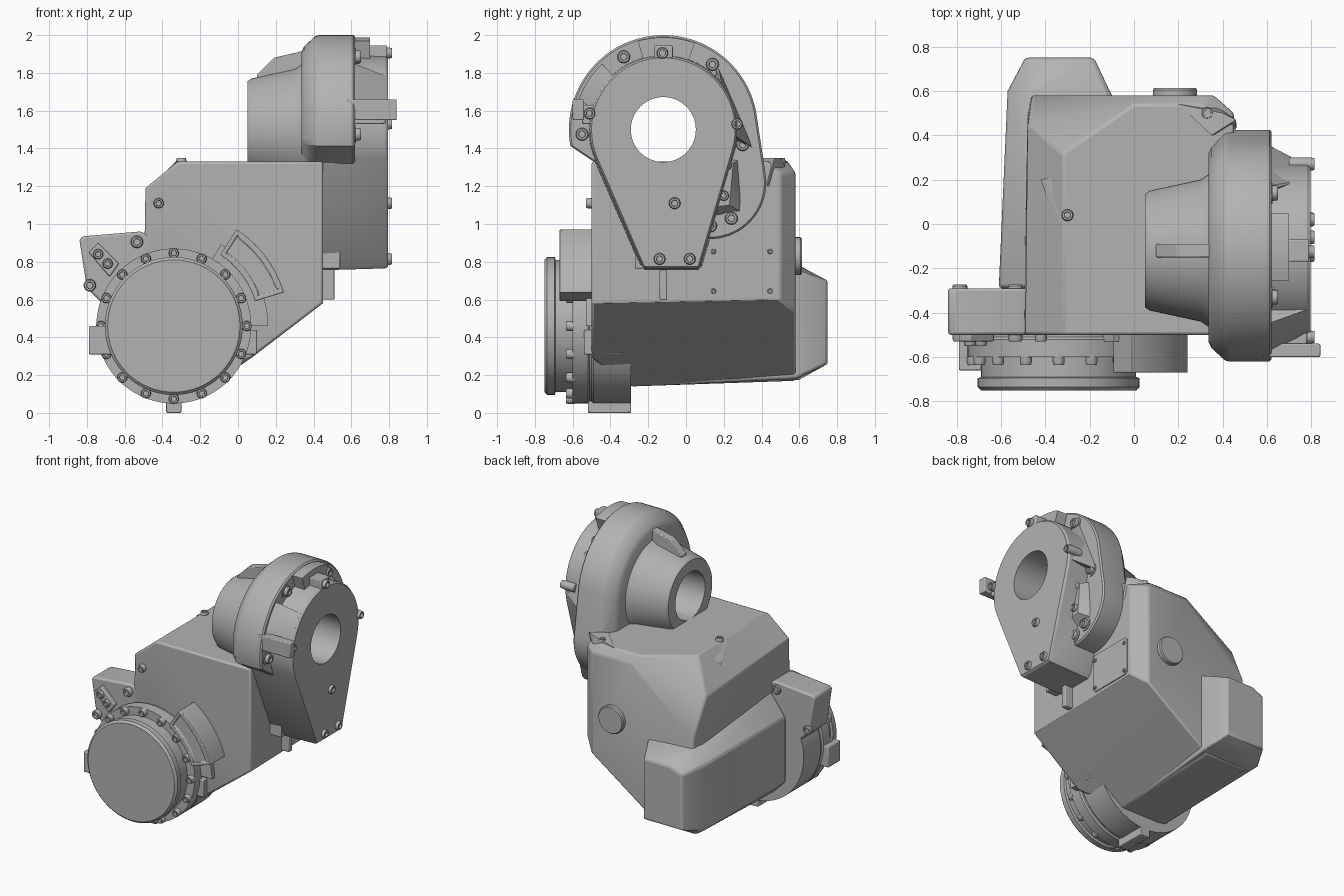
import bpy, bmesh, math
from mathutils import Vector

cube = bpy.data.objects.get("Cube")
if cube:
    bpy.data.objects.remove(cube, do_unlink=True)

grey = bpy.data.materials.new("cast grey")
grey.use_nodes = True
grey.diffuse_color = (0.45, 0.45, 0.45, 1)
grey.node_tree.nodes["Principled BSDF"].inputs["Base Color"].default_value = (0.45, 0.45, 0.45, 1)
parts = []


def place(axis, u, v, t):
    """Put a 2D point (u, v) at distance t along an axis."""
    return Vector({"x": (t, u, v), "y": (u, t, v), "z": (u, v, t)}[axis])


def finish(name, bm, bevel=0):
    bmesh.ops.recalc_face_normals(bm, faces=bm.faces[:])
    mesh = bpy.data.meshes.new(name)
    bm.to_mesh(mesh)
    bm.free()
    mesh.materials.append(grey)
    ob = bpy.data.objects.new(name, mesh)
    bpy.context.collection.objects.link(ob)
    if bevel:
        mod = ob.modifiers.new("soft edges", "BEVEL")
        mod.width, mod.segments, mod.limit_method = bevel, 2, "ANGLE"
    parts.append(ob)
    return ob


def hull(name, points, bevel=0):
    bm = bmesh.new()
    verts = [bm.verts.new(p) for p in points]
    res = bmesh.ops.convex_hull(bm, input=verts)
    loose = [v for v in bm.verts if not v.link_faces]
    bmesh.ops.delete(bm, geom=loose, context="VERTS")
    bmesh.ops.dissolve_limit(bm, angle_limit=0.01, verts=bm.verts[:], edges=bm.edges[:])
    return finish(name, bm, bevel)


def prism(name, axis, outline, lo, hi, bevel=0, inset=0):
    bm = bmesh.new()
    a = [bm.verts.new(place(axis, u, v, lo)) for u, v in outline]
    b = [bm.verts.new(place(axis, u, v, hi)) for u, v in outline]
    front = bm.faces.new(a)
    bm.faces.new(b[::-1])
    for i in range(len(a)):
        j = (i + 1) % len(a)
        bm.faces.new((a[i], b[i], b[j], a[j]))
    if inset:
        bmesh.ops.recalc_face_normals(bm, faces=bm.faces[:])
        bmesh.ops.inset_region(bm, faces=[front], thickness=inset)
        bmesh.ops.inset_region(bm, faces=[front], thickness=0.004, depth=-0.012)
    return finish(name, bm, bevel)


def box(name, x, y, z, bevel=0):
    return prism(name, "x", [(y[0], z[0]), (y[1], z[0]), (y[1], z[1]), (y[0], z[1])], x[0], x[1], bevel)


def arc(cu, cv, r, a0, a1, n=32):
    angles = [math.radians(a0 + (a1 - a0) * i / n) for i in range(n + 1)]
    return [(cu + r * math.cos(a), cv + r * math.sin(a)) for a in angles]


def sector(cu, cv, r0, r1, a0, a1):
    return arc(cu, cv, r0, a0, a1, 10) + arc(cu, cv, r1, a1, a0, 10)


def lathe(name, axis, cu, cv, profile, n=64, bevel=0):
    """Solid of revolution; profile is (radius, distance along axis)."""
    bm = bmesh.new()
    rings = [[bm.verts.new(place(axis, u, v, t)) for u, v in arc(cu, cv, r, 0, 360, n)[:-1]]
             for r, t in profile]
    for a, b in zip(rings, rings[1:]):
        for i in range(n):
            j = (i + 1) % n
            bm.faces.new((a[i], a[j], b[j], b[i]))
    bm.faces.new(rings[0])
    bm.faces.new(rings[-1])
    return finish(name, bm, bevel)


def bolt(name, axis, u, v, base, tip, r=0.027):
    """Round cap screw with a dished head."""
    d = tip - base
    lathe(name, axis, u, v, [(r, base), (r, base + d * 0.75), (r * 0.85, tip),
                             (r * 0.55, tip), (r * 0.5, tip - d * 0.4)], 16)


# main casing
hull("main_casing", [
    (-.32, -.5, 1.33), (-.32, .32, 1.33), (0, .54, 1.33), (.3, .54, 1.33), (.45, .43, 1.33), (.45, -.5, 1.33),
    (-.49, -.5, 1.19), (-.48, .45, 1.12), (-.46, .58, .85), (.05, .58, 1.27), (.36, .58, 1.27), (.45, .5, 1.27),
    (.45, -.5, .58), (.45, .5, .6), (.36, .58, .53), (.07, -.5, .29), (-.15, -.29, .14), (-.15, .58, .17),
    (-.48, -.29, .14), (-.48, .58, .17), (-.5, -.5, .6)], 0.012)

# tail box along the lower left side, with a chamfered end
hull("tail_box", [
    (-.61, -.29, .72), (-.61, -.29, .25), (-.5, -.29, .14), (-.49, -.29, .88), (-.15, -.29, .14), (-.15, -.29, .8),
    (-.57, .6, .7), (-.57, .6, .22), (-.5, .6, .175), (-.47, .6, .78), (-.1, .58, .18), (-.1, .58, .76),
    (-.49, .75, .66), (-.49, .75, .26), (-.18, .75, .26), (-.18, .75, .7), (-.4, .75, .7)], 0.015)

# front flange and cover
CX, CZ = -.34, .46
lathe("front_housing", "y", CX, CZ, [(.41, -.29), (.41, -.49), (.4, -.5), (.4, -.51), (.41, -.52), (.41, -.6)], 96)
lathe("front_cover", "y", CX, CZ, [(.35, -.59), (.35, -.69), (.365, -.695), (.365, -.735), (.35, -.75)], 96)
for i, (u, v) in enumerate(arc(CX, CZ, .386, 90, 450, 16)[:-1]):
    bolt("flange_bolt_%d" % i, "y", u, v, -.59, -.635)
prism("curved_pad", "y", sector(CX, CZ, .45, .61, 17, 57), -.67, -.49, 0.008, 0.03)
prism("pad_root", "y", sector(CX, CZ, .38, .5, 0, 60), -.53, -.3)
box("side_plug", (-.79, -.64), (-.66, -.52), (.31, .46), 0.006)
box("bottom_plug", (-.38, -.3), (-.52, -.29), (0, .08), 0.006)
box("right_foot", (-.05, .1), (-.54, -.33), (.31, .44), 0.006)

# connector block on the upper left of the flange
prism("connector_block", "y", [(-.84, .92), (-.82, .935), (-.52, .96), (-.46, .94), (-.46, .6), (-.7, .56),
                               (-.77, .63), (-.8, .66)], -.5, -.29, 0.012)
prism("connector_clamp", "y", [(-.79, .85), (-.74, .9), (-.63, .79), (-.68, .72)], -.53, -.49, 0.006)
for i, (u, v) in enumerate([(-.74, .84), (-.69, .79)]):
    bolt("clamp_bolt_%d" % i, "y", u, v, -.52, -.55)
for i, (u, v) in enumerate([(-.785, .675), (-.535, .905)]):
    bolt("block_bolt_%d" % i, "y", u, v, -.49, -.53, .033)
    bolt("block_nut_%d" % i, "y", u, v, -.3, -.272, .033)
bolt("casing_bolt", "y", -.42, 1.11, -.49, -.53)

# back cap, side panel and casing details
lathe("back_cap", "y", .185, .83, [(.1, .57), (.1, .605), (.094, .613)], 40)
prism("side_panel", "x", [(.14, .615), (.45, .615), (.47, .635), (.47, .875), (.45, .895), (.14, .895),
                          (.12, .875), (.12, .635)], .44, .457)
for u in (.145, .445):
    for v in (.645, .855):
        bolt("panel_bolt", "x", u, v, .45, .463, .014)
hull("top_boss", [(-.42, .2, 1.24), (-.38, .21, 1.27), (-.25, .06, 1.33), (-.33, 0, 1.33), (-.35, -.01, 1.29)])
bolt("top_bolt", "z", -.3, .04, 1.31, 1.35)
bolt("corner_bolt", "z", .33, .5, 1.27, 1.35)
hull("corner_boss", [(.2, .54, 1.33), (.3, .58, 1.2), (.4, .5, 1.35), (.46, .47, 1.35), (.46, .43, 1.2), (.35, .4, 1.35)])

# upper head: cone, drum and arm plate share one bore
HY, HZ = -.12, 1.5
cone = lathe("rear_cone", "x", HY, HZ, [(.255, .05), (.27, .07), (.32, .3), (.36, .36)])
drum_points = []
for x, big, small in [(.335, .41, .2), (.35, .44, .23), (.41, .495, .295), (.43, .5, .3), (.61, .5, .3), (.62, .49, .29)]:
    outline = arc(HY, HZ, big, -10, 190, 48) + arc(.125, 1.22, small, -90, 30, 24)
    drum_points += [place("x", u, v, x) for u, v in outline]
drum = hull("head_drum", drum_points)
plate_points = []
for x, grow in [(.44, .01), (.78, 0), (.795, -.01)]:
    outline = arc(HY, HZ, .39 + grow, 0, 360, 64)
    outline += [(-.235 - grow, .785), (-.215, .765 - grow), (.06, .765 - grow), (.075 + grow, .78), (.075 + grow, .92)]
    plate_points += [place("x", u, v, x) for u, v in outline]
arm = hull("arm_plate", plate_points)

cutter = lathe("bore_cutter", "x", HY, HZ, [(.172, -.2), (.172, 1.2)])
cutter.hide_render = True
for ob in (cone, drum, arm):
    mod = ob.modifiers.new("bore", "BOOLEAN")
    mod.operation, mod.solver, mod.object = "DIFFERENCE", "EXACT", cutter
    bpy.context.view_layer.update()
    ob.data = bpy.data.meshes.new_from_object(ob.evaluated_get(bpy.context.evaluated_depsgraph_get()))
    ob.modifiers.clear()
parts.remove(cutter)
bpy.data.objects.remove(cutter, do_unlink=True)

# raised segments and lugs around the drum
hull("cone_rib", [(x, y, z) for y in (-.15, -.09) for x, z in [(.1, 1.72), (.1, 1.79), (.19, 1.88), (.36, 1.92), (.36, 1.75)]], 0.005)
prism("top_segment", "x", sector(HY, HZ, .38, .488, 70, 106), .6, .7)
hull("front_segment", [place("x", u, v, x) for x, r in [(.6, .485), (.64, .46), (.78, .39)]
                       for u, v in arc(HY, HZ, r, 133, 162, 8) + arc(HY, HZ, .36, 133, 162, 8)])
hull("back_segment", [(.6, .17, 1.84), (.6, .36, 1.4), (.63, .16, 1.82), (.63, .34, 1.42), (.77, .2, 1.68),
                      (.77, .27, 1.46), (.6, .15, 1.5), (.77, .15, 1.5)])
box("top_lug", (.6, .79), (-.17, -.07), (1.82, 1.945), 0.006)
box("front_lug", (.58, .84), (-.6, -.54), (1.55, 1.66), 0.006)
box("front_lug_root", (.6, .78), (-.55, -.45), (1.53, 1.63), 0.006)
hull("lower_pocket_boss", [(.6, .08, 1.02), (.6, .3, 1.06), (.6, .28, 1.34), (.6, .18, 1.36),
                           (.68, .06, 1.08), (.68, .23, 1.1), (.68, .25, 1.32), (.68, .16, 1.34)])
box("arm_rib", (.44, .51), (-.14, -.1), (.6, .8), 0.005)
box("arm_foot", (.44, .54), (-.27, -.2), (.765, .88), 0.005)

for i, (u, v) in enumerate([(-.33, 1.885), (.14, 1.845), (-.55, 1.475), (.3, 1.42), (.13, .99), (.24, 1.03)]):
    lathe("drum_bolt_seat_%d" % i, "x", u, v, [(.047, .58), (.047, .625)], 24)
    bolt("drum_bolt_%d" % i, "x", u, v, .62, .65, .034)
for i, (u, v) in enumerate([(.215, 1.31), (.2, 1.15)]):
    bolt("pocket_bolt_%d" % i, "x", u, v, .67, .7)
for i, (u, v) in enumerate([(-.125, 1.905), (-.51, 1.585), (.27, 1.53), (-.06, 1.11), (-.14, .815), (.02, .815)]):
    bolt("plate_bolt_%d" % i, "x", u, v, .7 if v > 1.2 else .78, .815, .031)

# smooth shading with sharp edges kept
bpy.ops.object.select_all(action="DESELECT")
for ob in parts:
    ob.select_set(True)
bpy.context.view_layer.objects.active = parts[0]
bpy.ops.object.shade_smooth_by_angle(angle=math.radians(30))
